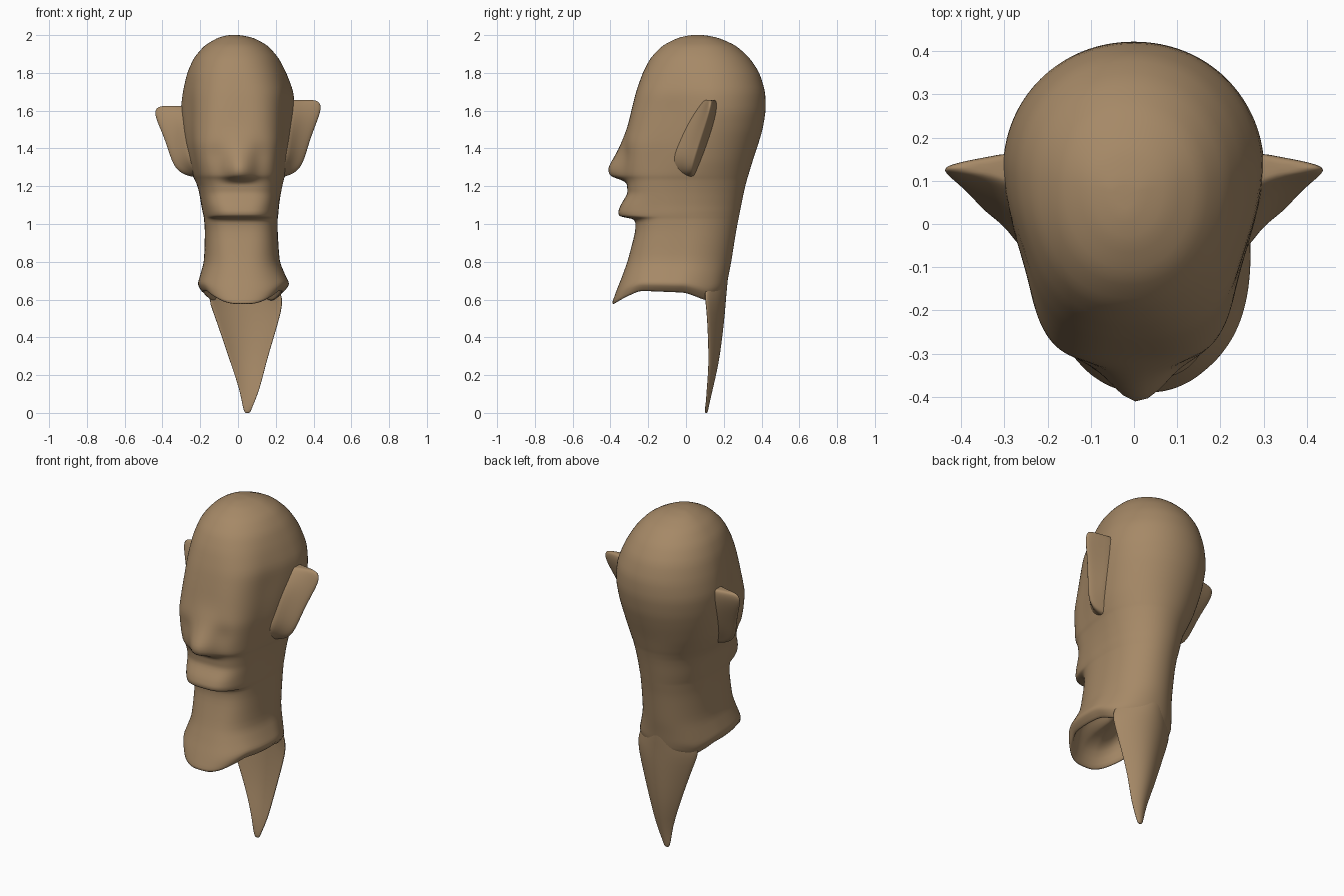
import bpy
import math

clay = bpy.data.materials.new("clay")
clay.diffuse_color = (0.38, 0.25, 0.135, 1)


def lerp(a, b, t):
    return a + (b - a) * t


def curve(pts, v):
    """Piecewise linear lookup in (key, value) pairs."""
    if v <= pts[0][0]:
        return pts[0][1]
    for (a, fa), (b, fb) in zip(pts, pts[1:]):
        if v <= b:
            return lerp(fa, fb, (v - a) / (b - a))
    return pts[-1][1]


def loft(name, rings, levels):
    """Skin closed rings of equal length and cap both ends."""
    n = len(rings[0])
    verts = [p for r in rings for p in r]
    faces = []
    for i in range(len(rings) - 1):
        for j in range(n):
            k = (j + 1) % n
            faces.append((i * n + j, i * n + k, (i + 1) * n + k, (i + 1) * n + j))
    for i, flip in ((0, True), (len(rings) - 1, False)):
        c = len(verts)
        verts.append(tuple(sum(p[a] for p in rings[i]) / n for a in range(3)))
        for j in range(n):
            a, b = i * n + j, i * n + (j + 1) % n
            faces.append((b, a, c) if flip else (a, b, c))
    mesh = bpy.data.meshes.new(name)
    mesh.from_pydata(verts, [], faces)
    obj = bpy.data.objects.new(name, mesh)
    bpy.context.collection.objects.link(obj)
    mesh.materials.append(clay)
    mesh.shade_smooth()
    mod = obj.modifiers.new("smooth", "SUBSURF")
    mod.levels = mod.render_levels = levels
    return obj


# Head and neck sections: z, front y, back y, left x, right x, front squareness
SECTIONS = [
    (0.61, -0.395, 0.205, -0.19, 0.24, 2.3),
    (0.66, -0.37, 0.215, -0.215, 0.275, 2.4),
    (0.72, -0.34, 0.225, -0.20, 0.25, 2.5),
    (0.80, -0.31, 0.24, -0.18, 0.22, 2.6),
    (0.96, -0.268, 0.265, -0.175, 0.21, 3.0),
    (1.025, -0.268, 0.278, -0.18, 0.21, 3.1),
    (1.04, -0.270, 0.281, -0.182, 0.212, 3.15),
    (1.065, -0.275, 0.286, -0.188, 0.215, 3.2),
    (1.10, -0.284, 0.293, -0.195, 0.218, 3.3),
    (1.16, -0.298, 0.305, -0.205, 0.227, 3.4),
    (1.20, -0.308, 0.314, -0.215, 0.235, 3.4),
    (1.235, -0.318, 0.323, -0.23, 0.243, 3.4),
    (1.26, -0.332, 0.331, -0.243, 0.252, 3.4),
    (1.33, -0.338, 0.352, -0.27, 0.27, 3.4),
    (1.42, -0.332, 0.382, -0.29, 0.285, 3.4),
    (1.50, -0.312, 0.406, -0.30, 0.295, 3.2),
    (1.60, -0.29, 0.423, -0.305, 0.303, 3.0),
    (1.70, -0.265, 0.42, -0.293, 0.295, 2.7),
    (1.80, -0.230, 0.390, -0.27, 0.257, 2.4),
    (1.88, -0.188, 0.337, -0.234, 0.215, 2.2),
    (1.945, -0.125, 0.265, -0.178, 0.158, 2.1),
    (1.985, -0.045, 0.175, -0.11, 0.085, 2.0),
    (2.0, 0.02, 0.10, -0.055, 0.015, 2.0),
]
NOSE = [(1.225, 0), (1.25, 0.085), (1.28, 0.11), (1.35, 0.06), (1.42, 0.02), (1.52, 0)]
LIP = [(1.025, 0), (1.04, 0.085), (1.065, 0.085), (1.10, 0.063), (1.16, 0.012), (1.22, 0)]
TAPER = [(1.05, 0), (1.33, 0.13), (1.6, 0.15), (1.9, 0)]
RIM = [(-0.39, 0.575), (-0.33, 0.61), (-0.25, 0.645), (0, 0.635), (0.12, 0.59), (0.2, 0.62)]


def head_ring(s, count=64):
    z, yf, yb, xl, xr, n = s
    cx, w = (xl + xr) / 2, (xr - xl) / 2
    yc = (yf + yb) / 2 + 0.02 + 0.25 * curve(TAPER, z)
    ring = []
    for i in range(count):
        a = 2 * math.pi * i / count
        c, d = math.cos(a), math.sin(a)
        e = 2 / (n if d < 0 else 2.05)
        x = cx + w * math.copysign(abs(c) ** e, c)
        t = abs(d) ** e
        y = yc + (yb - yc) * t if d > 0 else yc - (yc - yf) * t
        if d < 0:
            # face narrows ahead of the ears, with lip ledge, nose ridge, faint eye sockets
            u = min(1, t / 0.6)
            x = cx + (x - cx) * (1 - curve(TAPER, z) * u * u * (3 - 2 * u))
            y -= curve(LIP, z) * max(0, (t - 0.6) / 0.4)
            y -= curve(NOSE, z) * math.exp(-((x - 0.01) / 0.065) ** 2)
            socket = math.exp(-((abs(x) - 0.12) / 0.06) ** 2 - ((z - 1.36) / 0.06) ** 2)
            y += 0.014 * socket * t
        # arched lower rim of the neck
        bend = max(0, min(1, (0.80 - z) / 0.19))
        ring.append((x, y, z + bend * (curve(RIM, y) - 0.61)))
    return ring


def inset(ring, k, dz):
    return [(lerp(0.02, x, k), lerp(-0.08, y, k), z + dz) for x, y, z in ring]


rows = []
for a, b in zip(SECTIONS, SECTIONS[1:]):
    rows += [a, tuple(lerp(p, q, 0.5) for p, q in zip(a, b))]
rings = [head_ring(s) for s in rows + [SECTIONS[-1]]]
# hollow underside, then the outer skin
hollow = [inset(rings[0], 0.4, 0.16), inset(rings[0], 0.8, 0.13),
          inset(rings[0], 0.9, 0.05), inset(rings[0], 0.95, 0.0)]
loft("head_and_neck", hollow + rings, 1)

# Thin curved spike continuing the back of the neck: z, left x, right x, back y, wrap, thickness
SPIKE = [(0.0, 0.035, 0.065, 0.115, 0.005, 0.015), (0.03, 0.025, 0.075, 0.12, 0.01, 0.02),
         (0.12, 0.01, 0.115, 0.14, 0.025, 0.025), (0.25, -0.035, 0.145, 0.172, 0.045, 0.03),
         (0.40, -0.085, 0.19, 0.193, 0.07, 0.035), (0.54, -0.135, 0.232, 0.208, 0.09, 0.045),
         (0.61, -0.16, 0.24, 0.213, 0.105, 0.05), (0.68, -0.14, 0.205, 0.220, 0.105, 0.06),
         (0.80, -0.11, 0.15, 0.230, 0.10, 0.06)]
spike_rings = []
for z, xl, xr, yb, wrap, thick in SPIKE:
    us = [1 - i / 6 for i in range(13)]
    back = [(lerp(xl, xr, (u + 1) / 2), yb - wrap * u * u, z) for u in us]
    front = [(lerp(xl, xr, (u + 1) / 2), yb - wrap * u * u - thick * (1 - 0.7 * u * u), z)
             for u in reversed(us)]
    spike_rings.append(back + front)
loft("neck_spike", spike_rings, 1)

# Ears flare out of the head: z, tip x, tip y, front root y, back root y
EAR = [(1.25, 0.25, 0.03, -0.06, 0.06), (1.275, 0.32, 0.025, -0.11, 0.07),
       (1.34, 0.355, 0.04, -0.12, 0.10), (1.43, 0.38, 0.07, -0.09, 0.14),
       (1.53, 0.42, 0.105, -0.04, 0.17), (1.60, 0.448, 0.125, 0.02, 0.18),
       (1.645, 0.435, 0.13, 0.07, 0.175)]
for name, side, lift in (("right_ear", 1, 0.012), ("left_ear", -1, -0.02)):
    ear_rings = []
    for z, tx, ty, yf, yb in EAR:
        root = 0.19 if z < 1.3 else 0.235
        h = z + lift * max(0, (z - 1.25) / 0.4)
        pts = [(root, yf), (lerp(root, tx, 0.45), lerp(yf, ty, 0.65)), (tx, ty - 0.01),
               (tx, ty + 0.01), (lerp(root, tx, 0.5), lerp(yb, ty, 0.6) + 0.008), (root, yb)]
        ring = [(side * x, y, h) for x, y in pts]
        ear_rings.append(ring if side > 0 else ring[::-1])
    loft(name, ear_rings, 2)
